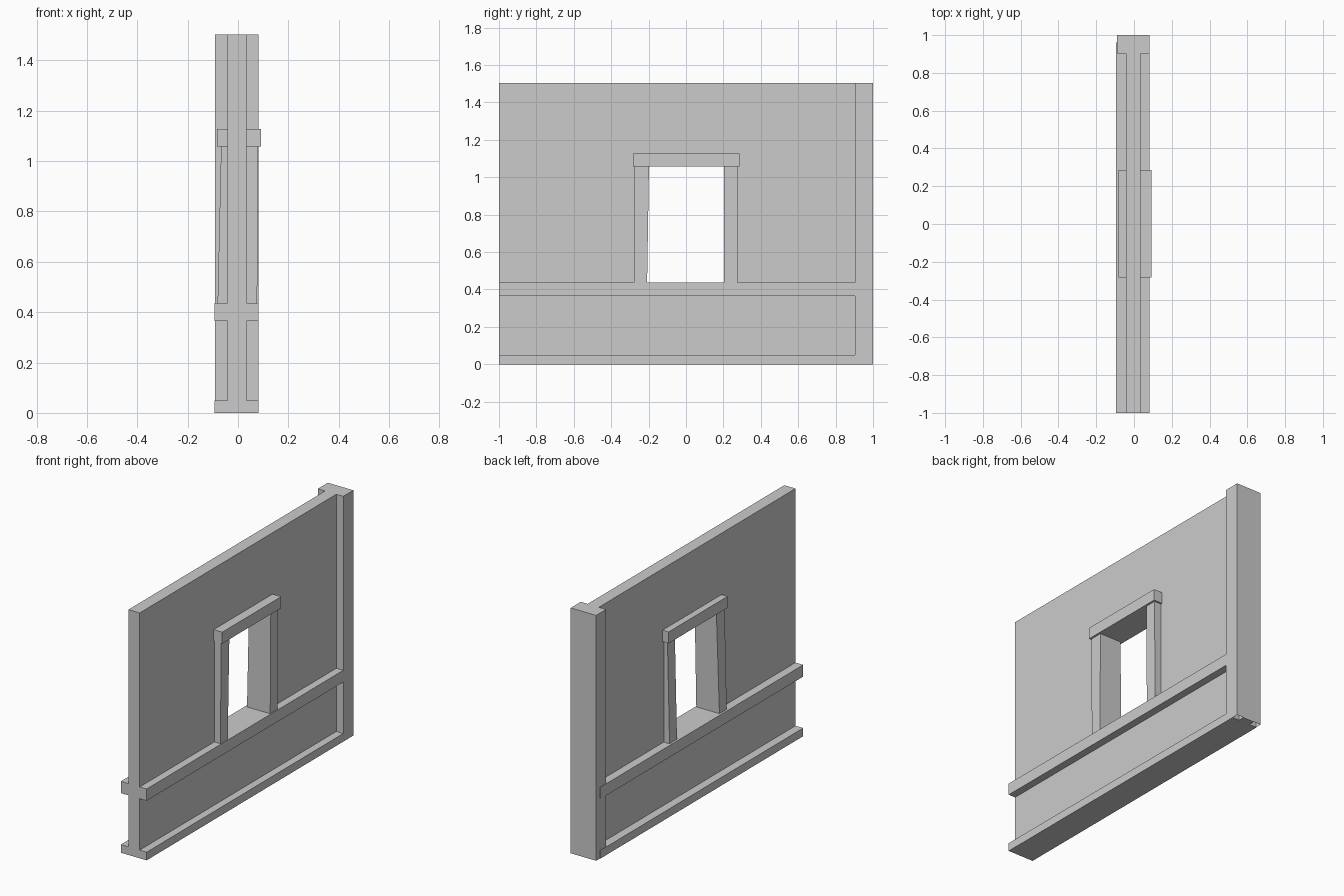
import bpy
import bmesh

cube = bpy.data.objects.get("Cube")
if cube:
    bpy.data.objects.remove(cube, do_unlink=True)

# Single plain grey
grey = bpy.data.materials.new("plain_grey")
grey.use_nodes = True
colour = (0.6, 0.6, 0.6, 1)
grey.diffuse_color = colour
grey.node_tree.nodes["Principled BSDF"].inputs["Base Color"].default_value = colour


def block(name, x, y, z, top_x=None, top_y=None, open_bottom=False):
    """Box from (low, high) ranges, with optional different ranges at the top."""
    bm = bmesh.new()
    bmesh.ops.create_cube(bm, size=2)
    for v in bm.verts:
        high = v.co.z > 0
        xs = top_x if high and top_x else x
        ys = top_y if high and top_y else y
        v.co = (xs[v.co.x > 0], ys[v.co.y > 0], z[high])
    if open_bottom:
        bm.normal_update()
        under = [f for f in bm.faces if f.normal.z < -0.9]
        bmesh.ops.delete(bm, geom=under, context='FACES_ONLY')
    mesh = bpy.data.meshes.new(name)
    bm.to_mesh(mesh)
    bm.free()
    mesh.materials.append(grey)
    obj = bpy.data.objects.new(name, mesh)
    bpy.context.scene.collection.objects.link(obj)
    return obj


# Wall panel with a window hole hidden behind the frame
panel = block("wall_panel", (-0.042, 0.034), (-1, 0.998), (0, 1.503))
cutter = block("window_cutter", (-0.3, 0.3), (-0.24, 0.24), (0.4, 1.09))
cutter.hide_render = True
cutter.hide_viewport = True
cutter.display_type = 'WIRE'
cut = panel.modifiers.new("window_hole", 'BOOLEAN')
cut.operation = 'DIFFERENCE'
cut.solver = 'EXACT'
cut.object = cutter

# Horizontal beams
beam_x = (-0.094, 0.081)
block("base_beam", beam_x, (-1, 0.96), (0, 0.05))
block("middle_rail", beam_x, (-1, 0.96), (0.365, 0.437))

# Corner post
block("end_post", (-0.091, 0.081), (0.903, 1), (0, 1.503), open_bottom=True)

# Window frame: slightly leaning jambs under a lintel
jamb_x, jamb_top_x, jamb_z = (-0.081, 0.076), (-0.067, 0.08), (0.437, 1.057)
block("front_jamb", jamb_x, (-0.278, -0.208), jamb_z, jamb_top_x, (-0.278, -0.198))
block("rear_jamb", jamb_x, (0.203, 0.275), jamb_z, jamb_top_x)
block("window_lintel", (-0.083, 0.092), (-0.284, 0.286), (1.057, 1.127))
